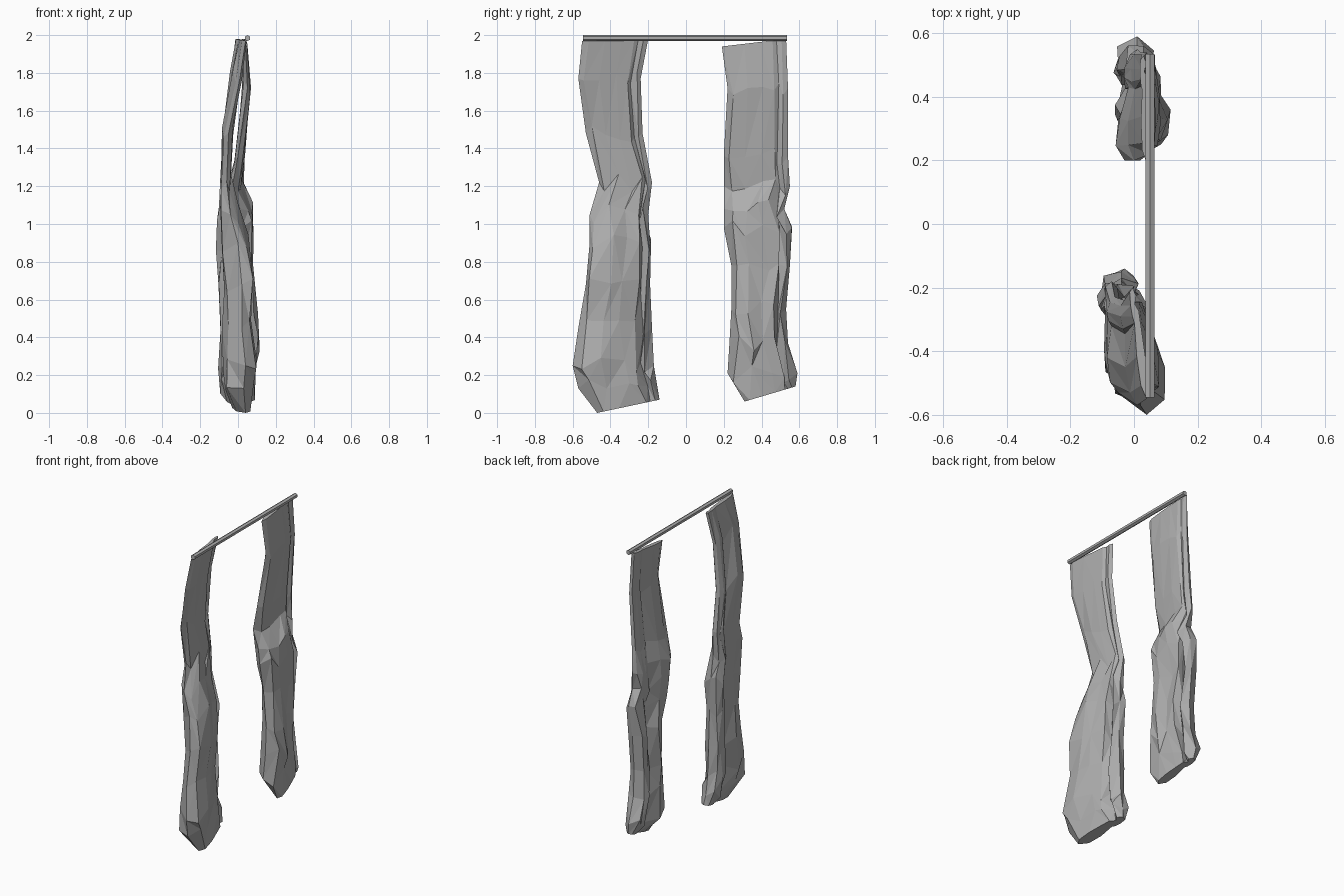
import bpy
import bmesh
import math
import random

default_cube = bpy.data.objects.get("Cube")
if default_cube:
    bpy.data.objects.remove(default_cube, do_unlink=True)


def make_material(name, colour):
    material = bpy.data.materials.new(name)
    material.use_nodes = True
    material.diffuse_color = colour
    material.node_tree.nodes["Principled BSDF"].inputs["Base Color"].default_value = colour
    return material


grey = make_material("plain grey", (0.42, 0.42, 0.42, 1))

# Folded cross-section: (fraction from front edge to back edge, sideways offset)
FOLD = [(0, 0), (.1, .8), (.35, 1), (.6, .9), (.79, .8), (.85, .1), (.93, .6),
        (1, 0), (.96, -.8), (.84, -1), (.74, -.9), (.68, -.6), (.38, -1.1), (.12, -1)]


def add_object(name, bm):
    mesh = bpy.data.meshes.new(name)
    bmesh.ops.recalc_face_normals(bm, faces=bm.faces)
    bm.to_mesh(mesh)
    bm.free()
    mesh.materials.append(grey)
    obj = bpy.data.objects.new(name, mesh)
    bpy.context.collection.objects.link(obj)
    return obj


def make_curtain(name, rows, seed):
    """Loft the folded section down the cloth, crumpling it a little on the way."""
    rng = random.Random(seed)
    bm = bmesh.new()
    rings = []
    for index, (z, front, back, x_front, x_back, thick, tilt) in enumerate(rows):
        inner = 0 < index < len(rows) - 1
        ring = []
        for along, side in FOLD:
            x = x_front + (x_back - x_front) * along + side * thick
            y = front + (back - front) * along
            height = z + tilt * along
            if inner and 0 < along < 1:
                x += rng.uniform(-.17, .17) * thick
                y += rng.uniform(-.3, .3) * thick
                height += rng.uniform(-.05, .05)
            ring.append(bm.verts.new((x, y, height)))
        rings.append(ring)
    count = len(FOLD)
    for upper, lower in zip(rings, rings[1:]):
        for i in range(count):
            j = (i + 1) % count
            a, b, c, d = upper[i], upper[j], lower[j], lower[i]
            # Alternate the creases irregularly
            if rng.random() < .5:
                bm.faces.new((a, b, c))
                bm.faces.new((a, c, d))
            else:
                bm.faces.new((a, b, d))
                bm.faces.new((b, c, d))
    caps = [bm.faces.new(rings[0]), bm.faces.new(rings[-1])]
    bmesh.ops.triangulate(bm, faces=caps)
    return add_object(name, bm)


# Each row: height, front edge, back edge, x at front, x at back, thickness, tilt
make_curtain("front_curtain", [
    (1.97, -.55, -.2, .04, -.005, .013, .01),
    (1.77, -.57, -.24, .01, -.03, .02, 0),
    (1.48, -.53, -.23, -.05, -.06, .025, 0),
    (1.22, -.46, -.18, -.06, -.07, .025, 0),
    (1.05, -.51, -.2, -.04, -.06, .05, 0),
    (.9, -.51, -.19, 0, -.05, .065, 0),
    (.68, -.53, -.19, .02, -.04, .07, 0),
    (.45, -.57, -.18, .02, -.04, .07, 0),
    (.25, -.6, -.17, .04, -.04, .075, 0),
    (.13, -.57, -.15, .03, -.04, .07, 0),
    (0, -.47, -.14, .04, -.03, .04, .07),
], seed=4)

make_curtain("back_curtain", [
    (1.94, .19, .53, .04, .03, .013, .04),
    (1.72, .22, .54, .05, .04, .02, 0),
    (1.36, .2, .54, 0, .02, .025, 0),
    (1.2, .2, .55, -.03, .01, .03, 0),
    (1.08, .2, .52, .01, .03, .06, 0),
    (.98, .2, .56, .02, .03, .06, 0),
    (.78, .24, .55, .02, .01, .06, 0),
    (.55, .24, .53, .04, .01, .07, 0),
    (.37, .23, .54, .04, .01, .075, 0),
    (.21, .22, .59, .03, .01, .07, 0),
    (.06, .31, .58, .07, .02, .03, .08),
], seed=9)

# Hanging rod across the top of both curtains
bm = bmesh.new()
bmesh.ops.create_cone(bm, cap_ends=True, segments=6, radius1=.016, radius2=.016, depth=1.08)
rod = add_object("curtain_rod", bm)
rod.rotation_euler = (math.pi / 2, 0, 0)
rod.location = (.05, -.005, 1.984)
